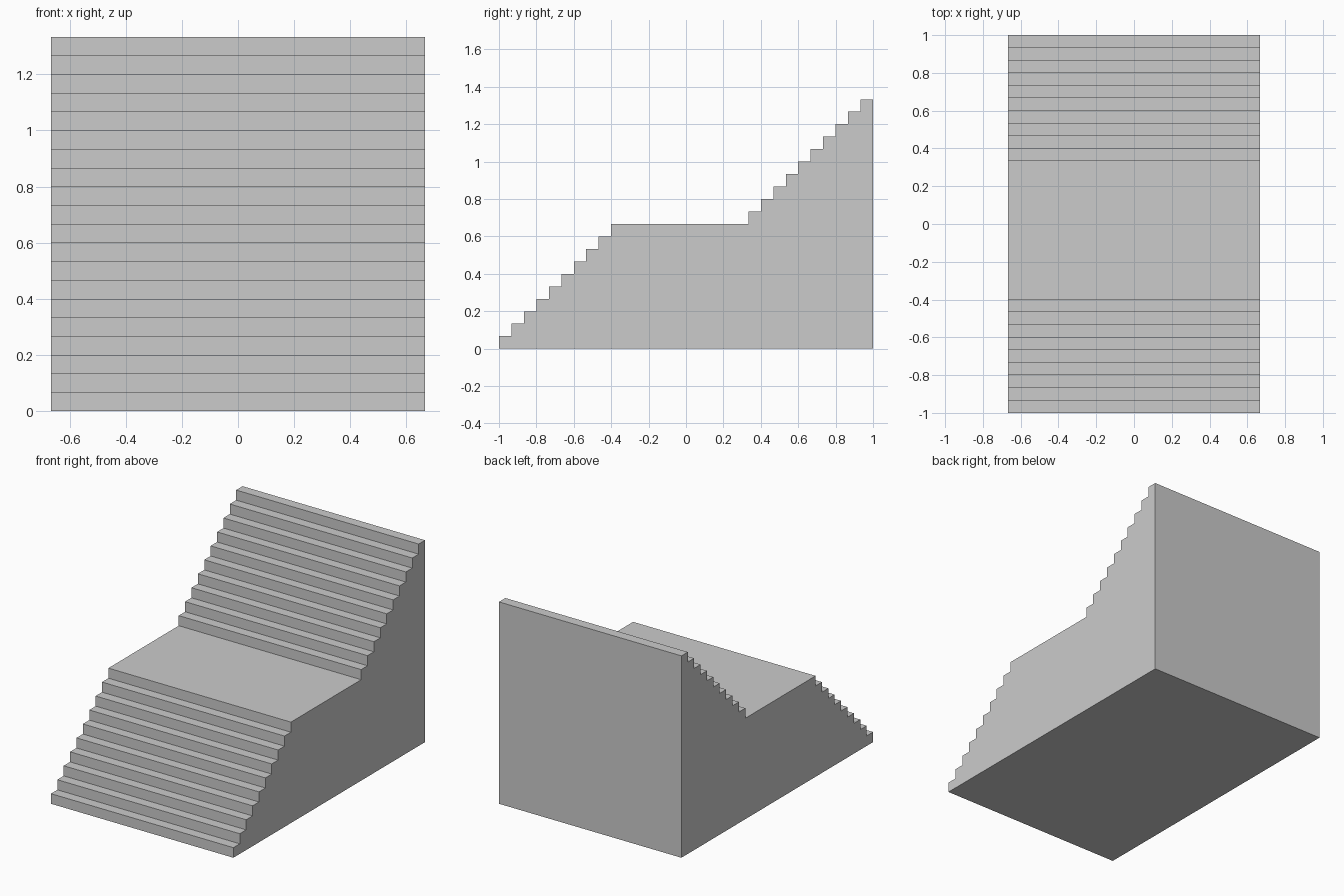
import bpy
import bmesh

if "Cube" in bpy.data.objects:
    bpy.data.objects.remove(bpy.data.objects["Cube"])

STEP = 1 / 15          # rise and tread depth of every step
STEPS = 10             # steps per flight
HALF_WIDTH = 10 * STEP


def flight(y, z):
    """Side outline of one flight: riser then tread, repeated."""
    points = []
    for i in range(STEPS):
        points.append((y + i * STEP, z + i * STEP))
        points.append((y + i * STEP, z + (i + 1) * STEP))
    return points


# Side profile: lower flight, landing, upper flight, back wall
lower = flight(-1, 0)
upper = flight(5 * STEP, STEPS * STEP)
profile = lower + upper + [(1, 2 * STEPS * STEP), (1, 0)]

# Extrude the profile across the width
bm = bmesh.new()
face = bm.faces.new([bm.verts.new((-HALF_WIDTH, y, z)) for y, z in profile])
result = bmesh.ops.extrude_face_region(bm, geom=[face], use_keep_orig=True)
new_verts = [v for v in result["geom"] if isinstance(v, bmesh.types.BMVert)]
bmesh.ops.translate(bm, verts=new_verts, vec=(2 * HALF_WIDTH, 0, 0))
bmesh.ops.recalc_face_normals(bm, faces=bm.faces)

mesh = bpy.data.meshes.new("staircase")
bm.to_mesh(mesh)
bm.free()
bpy.context.collection.objects.link(bpy.data.objects.new("staircase", mesh))
